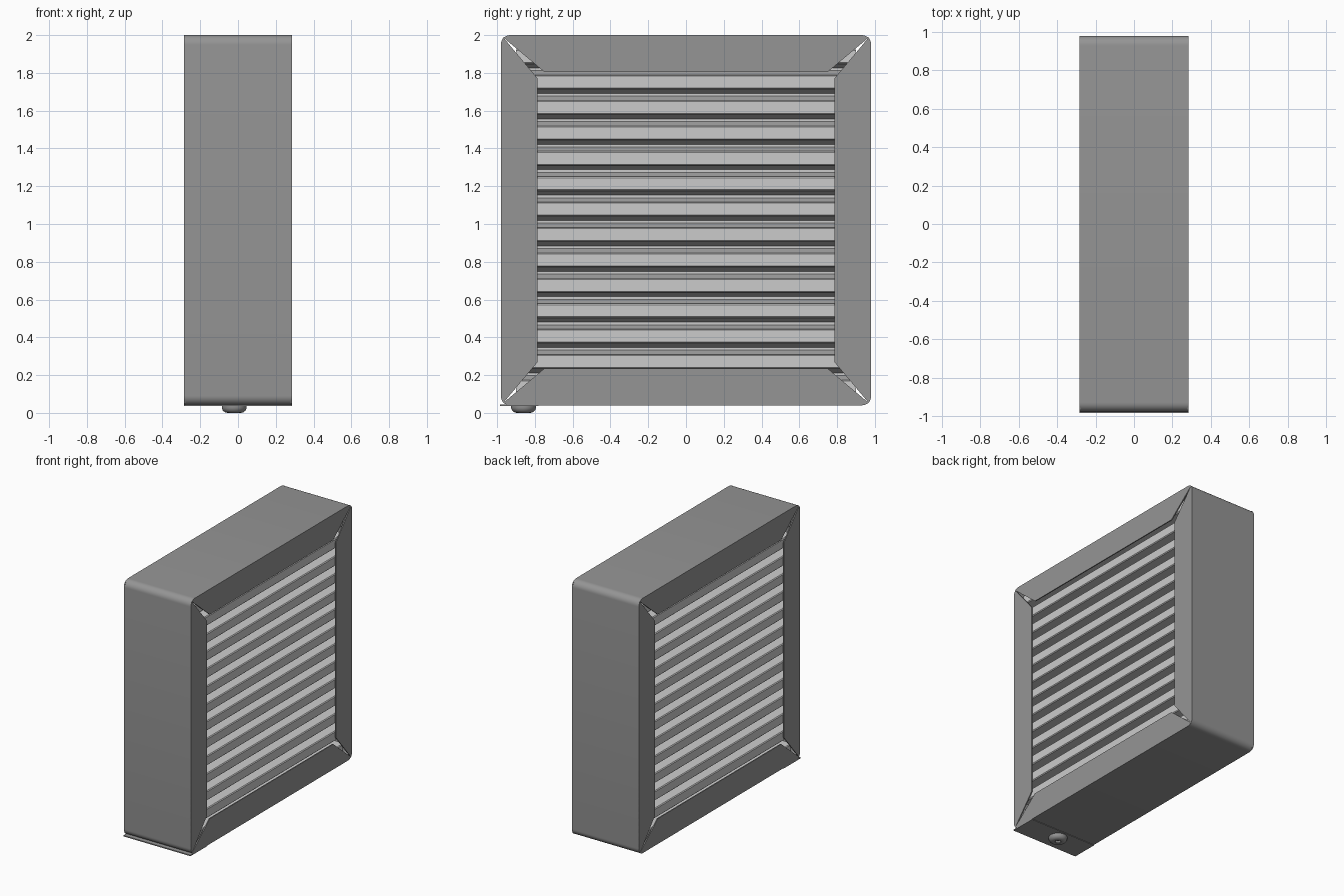
import bpy, bmesh, math
from mathutils import Matrix, Vector

cube = bpy.data.objects.get("Cube")
if cube:
    bpy.data.objects.remove(cube)

MID_Z = 1.02      # height of the frame's centre
HALF = 0.98       # half the frame's height and length
DEPTH = 0.285     # half the frame's depth along x
SHEET = 0.008     # sheet metal thickness
RADIUS = 0.05     # bend radius of the frame corners


def material(name, value):
    mat = bpy.data.materials.new(name)
    mat.use_nodes = True
    colour = (value, value, value, 1)
    mat.diffuse_color = colour
    mat.node_tree.nodes["Principled BSDF"].inputs["Base Color"].default_value = colour
    return mat


metal = material("dark_metal", 0.3)
filter_grey = material("filter_grey", 0.75)


def finish(name, bm, mat, smooth=False):
    bmesh.ops.recalc_face_normals(bm, faces=bm.faces)
    mesh = bpy.data.meshes.new(name)
    bm.to_mesh(mesh)
    bm.free()
    mesh.materials.append(mat)
    obj = bpy.data.objects.new(name, mesh)
    bpy.context.collection.objects.link(obj)
    if smooth:
        bpy.ops.object.select_all(action='DESELECT')
        obj.select_set(True)
        bpy.context.view_layer.objects.active = obj
        bpy.ops.object.shade_smooth_by_angle(angle=math.radians(35))
    return obj


def extrude(points, vector):
    """Closed prism from an outline."""
    bm = bmesh.new()
    face = bm.faces.new([bm.verts.new(p) for p in points])
    made = bmesh.ops.extrude_face_region(bm, geom=[face], use_keep_orig=True)["geom"]
    moved = [v for v in made if isinstance(v, bmesh.types.BMVert)]
    bmesh.ops.translate(bm, verts=moved, vec=vector)
    return bm


def rounded_square(half, radius, steps=8):
    points = []
    for corner in range(4):
        mid = math.pi * (corner / 2 + 0.25)
        cy = math.copysign(half - radius, math.cos(mid))
        cz = math.copysign(half - radius, math.sin(mid))
        for i in range(steps + 1):
            a = math.pi / 2 * (corner + i / steps)
            points.append((cy + radius * math.cos(a), MID_Z + cz + radius * math.sin(a)))
    return points


# Wrapped sheet band: outer and inner loops joined at both rims
bm = bmesh.new()
loops = []
for half, radius, x in ((HALF, RADIUS, -DEPTH), (HALF, RADIUS, DEPTH),
                        (HALF - SHEET, RADIUS - SHEET, DEPTH),
                        (HALF - SHEET, RADIUS - SHEET, -DEPTH)):
    loops.append([bm.verts.new((x, y, z)) for y, z in rounded_square(half, radius)])
for k in range(4):
    a, b = loops[k], loops[(k + 1) % 4]
    for i in range(len(a)):
        j = (i + 1) % len(a)
        bm.faces.new((a[i], a[j], b[j], b[i]))
finish("frame_band", bm, metal, smooth=True)

# Four tapered flanges on each open side, with narrow gaps at the corners
flange = [(-0.75, 0.785), (0.75, 0.785), (0.967, 0.967), (0.952, 0.975), (0.93, HALF),
          (-0.93, HALF), (-0.952, 0.975), (-0.967, 0.967)]
for side, side_name in ((1, "left"), (-1, "right")):
    for turn, edge in enumerate(("top", "front", "bottom", "back")):
        spin = Matrix.Rotation(turn * math.pi / 2, 4, 'X')
        outline = [spin @ Vector((side * DEPTH, y, z)) + Vector((0, 0, MID_Z))
                   for y, z in flange]
        finish(f"{side_name}_{edge}_flange",
               extrude(outline, (-side * SHEET, 0, 0)), metal)

# Filter pack: flat bands separated by deep tapered grooves on both sides
BANDS, PITCH, BAND = 14, 0.1345, 0.075
FACE, FLOOR = 0.265, 0.06
rim = []
for i in range(BANDS):
    low = MID_Z - 0.0085 + (i - (BANDS - 1) / 2) * PITCH - BAND / 2
    high = low + BAND
    rim += [(FACE - 0.006, low), (FACE, low + 0.006),
            (FACE, high - 0.006), (FACE - 0.006, high)]
    if i < BANDS - 1:
        gap = PITCH - BAND
        rim += [(FLOOR, high + gap * 0.38), (FLOOR, high + gap * 0.62)]
profile = rim + [(-x, z) for x, z in reversed(rim)]
finish("pleated_filter",
       extrude([(x, -0.9, z) for x, z in profile], (0, 1.8, 0)), filter_grey)

# Overlapping seam tab below the front corner
tab = [(-DEPTH, -0.985, 0.036), (DEPTH, -0.985, 0.036),
       (DEPTH, -0.78, 0.036), (-DEPTH, -0.78, 0.036)]
finish("seam_tab", extrude(tab, (0, 0, SHEET)), metal)

# Domed rivet with a hollow centre, turned around its axis
rivet = [(0.066, 0.038), (0.066, 0.026), (0.06, 0.012), (0.048, 0.003),
         (0.036, 0), (0.022, 0.002), (0.018, 0.006), (0.018, 0.02), (0, 0.02)]
bm = bmesh.new()
verts = [bm.verts.new((r, 0, z)) for r, z in rivet]
edges = [bm.edges.new(pair) for pair in zip(verts, verts[1:])]
bmesh.ops.spin(bm, geom=verts + edges, cent=(0, 0, 0), axis=(0, 0, 1),
               angle=2 * math.pi, steps=32, use_merge=True)
bmesh.ops.remove_doubles(bm, verts=bm.verts, dist=0.0001)
bmesh.ops.translate(bm, verts=bm.verts, vec=(-0.02, -0.86, 0))
finish("seam_rivet", bm, metal, smooth=True)
